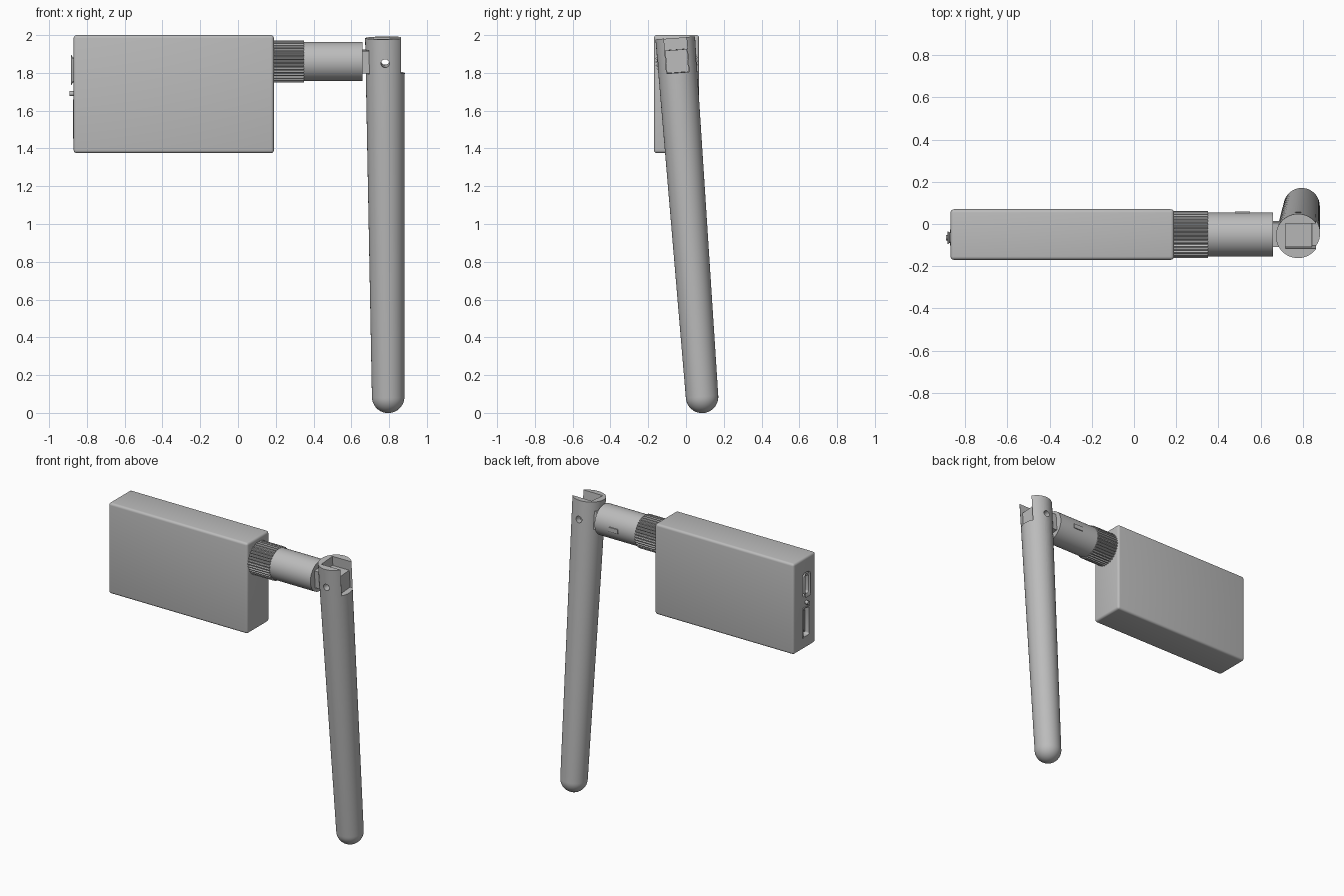
import bpy, bmesh
from math import sin, cos, pi, tau, radians
from mathutils import Vector, Matrix

if "Cube" in bpy.data.objects:
    bpy.data.objects.remove(bpy.data.objects["Cube"])

grey = bpy.data.materials.new("plain grey")
grey.use_nodes = True
COLOUR = (0.5, 0.5, 0.5, 1)
grey.diffuse_color = COLOUR
grey.node_tree.nodes["Principled BSDF"].inputs["Base Color"].default_value = COLOUR


def make(name, bm, matrix=Matrix()):
    bmesh.ops.recalc_face_normals(bm, faces=bm.faces)
    bm.transform(matrix)
    mesh = bpy.data.meshes.new(name)
    bm.to_mesh(mesh)
    bm.free()
    mesh.materials.append(grey)
    obj = bpy.data.objects.new(name, mesh)
    bpy.context.collection.objects.link(obj)
    return obj


def box(name, low, high, matrix=Matrix(), bevel=0.0):
    low, high = Vector(low), Vector(high)
    bm = bmesh.new()
    bmesh.ops.create_cube(bm, size=1)
    bmesh.ops.scale(bm, vec=high - low, verts=bm.verts)
    bmesh.ops.translate(bm, vec=(low + high) / 2, verts=bm.verts)
    if bevel:
        bmesh.ops.bevel(bm, geom=bm.edges[:], offset=bevel, segments=4,
                        profile=0.5, affect='EDGES')
    return make(name, bm, matrix)


def loft(name, loops, matrix=Matrix()):
    """Skin a chain of equal-length loops and cap both ends."""
    bm = bmesh.new()
    rings = [[bm.verts.new(p) for p in loop] for loop in loops]
    n = len(rings[0])
    for a, b in zip(rings, rings[1:]):
        for i in range(n):
            j = (i + 1) % n
            bm.faces.new((a[i], a[j], b[j], b[i]))
    bm.faces.new(rings[0])
    bm.faces.new(rings[-1])
    return make(name, bm, matrix)


def circle(radius, height, n=64):
    return [(radius * cos(tau * i / n), radius * sin(tau * i / n), height)
            for i in range(n)]


def lathe(name, profile, matrix=Matrix()):
    return loft(name, [circle(r, h) for r, h in profile], matrix)


def slot_loop(x, y, z, hy, hz, r=0.012):
    """Rounded rectangle facing along x."""
    pts = []
    for k, (sy, sz) in enumerate(((1, 1), (-1, 1), (-1, -1), (1, -1))):
        for i in range(5):
            a = pi / 2 * (k + i / 4)
            pts.append((x, y + sy * (hy - r) + r * cos(a),
                        z + sz * (hz - r) + r * sin(a)))
    return pts


def cut(obj, cutters):
    for c in cutters:
        mod = obj.modifiers.new("cut", 'BOOLEAN')
        mod.operation, mod.solver, mod.object = 'DIFFERENCE', 'EXACT', c
    bpy.context.view_layer.update()
    graph = bpy.context.evaluated_depsgraph_get()
    mesh = bpy.data.meshes.new_from_object(obj.evaluated_get(graph))
    obj.modifiers.clear()
    obj.data = mesh


def discard(cutters):
    for c in cutters:
        bpy.data.objects.remove(c)


# Case with two port openings in its end
END, PORT_Y = -0.87, -0.065
UPPER_Z, LOWER_Z = 1.815, 1.555
case = box("case", (END, -0.17, 1.375), (0.19, 0.07, 2.0), bevel=0.016)
openings = [
    loft("upper_opening", [slot_loop(x, PORT_Y, UPPER_Z, 0.032, 0.08)
                           for x in (END - 0.05, END + 0.09)]),
    loft("lower_opening", [slot_loop(x, PORT_Y, LOWER_Z, 0.04, 0.105)
                           for x in (END - 0.05, END + 0.12)])]
cut(case, openings)
discard(openings)

# Small port: flared metal shell with a tongue inside
loft("small_port_shell", [slot_loop(END + dx, PORT_Y, UPPER_Z, hy, hz) for dx, hy, hz in (
    (0.09, 0.025, 0.066), (-0.004, 0.025, 0.066), (-0.015, 0.031, 0.084),
    (-0.015, 0.027, 0.08), (-0.006, 0.02, 0.061), (0.07, 0.02, 0.061))])
box("small_port_tongue", (END + 0.01, PORT_Y - 0.006, UPPER_Z - 0.045),
    (END + 0.08, PORT_Y + 0.004, UPPER_Z + 0.045))

# Large port: straight shell, tongue and a row of contacts
loft("large_port_shell", [slot_loop(END + dx, PORT_Y, LOWER_Z, hy, hz) for dx, hy, hz in (
    (0.12, 0.038, 0.103), (-0.003, 0.038, 0.103),
    (-0.003, 0.031, 0.096), (0.1, 0.031, 0.096))])
box("large_port_tongue", (END + 0.015, PORT_Y - 0.009, LOWER_Z - 0.075),
    (END + 0.11, PORT_Y + 0.007, LOWER_Z + 0.075))
for i in range(9):
    z = LOWER_Z + (i - 4) * 0.016
    box("contact_%d" % (i + 1), (END + 0.012, PORT_Y + 0.006, z - 0.004),
        (END + 0.1, PORT_Y + 0.014, z + 0.004))

# Small round indicator between the ports
ALONG_X = Matrix.Rotation(radians(90), 4, 'Y')
lathe("indicator", [(0.013, -0.02), (0.013, 0.004)],
      Matrix.Translation((END - 0.002, PORT_Y, 1.69)) @ ALONG_X)

# Connector: knurled nut and smooth sleeve
connector = Matrix.Translation((0, -0.05, 1.86)) @ ALONG_X
TEETH = 36
loops = []
for x in (0.185, 0.35):
    ring = []
    for i in range(TEETH * 4):
        r = 0.112 if i % 4 < 2 else 0.104
        a = tau * i / (TEETH * 4)
        ring.append((r * cos(a), r * sin(a), x))
    loops.append(ring)
loft("knurled_nut", loops, connector)
lathe("sleeve", [(0.104, 0.34), (0.104, 0.66)], connector)
box("sleeve_key", (0.48, -0.065, 1.845), (0.55, 0.059, 1.875))

# Antenna frame: origin at the top, z along the leaning axis
top, tip = Vector((0.778, -0.057, 1.985)), Vector((0.795, 0.085, 0.085))
axis = (top - tip).normalized()
side = (Vector((1, 0, 0)) - axis * axis.x).normalized()
frame = Matrix((side, axis.cross(side), axis)).transposed().to_4x4()
frame.translation = top
length = (top - tip).length

# Antenna rod with a rounded tip
R_TOP, R_TIP = 0.105, 0.086
profile = [(R_TOP, 0)]
profile += [(R_TIP * cos(a), -length - R_TIP * sin(a))
            for a in (pi / 2 * i / 12 for i in range(12))]
profile.append((0.002, -length - R_TIP))
antenna = lathe("antenna", profile, frame)

# Hinge tongue sitting in the antenna's fork
hinge_tongue = box("hinge_tongue", (-0.13, -0.058, -0.184), (0.066, 0.058, -0.064), frame)
fork = [box("fork_cutter", (-0.06, -0.06, -0.186), (0.2, 0.06, 0.1), frame),
        box("tongue_cutter", (-0.2, -0.06, -0.186), (0.1, 0.06, -0.062), frame)]
pin = [lathe("pin_cutter", [(0.022, -0.2), (0.022, 0.2)],
             frame @ Matrix.Translation((0, 0, -0.128))
             @ Matrix.Rotation(radians(90), 4, 'X'))]
cut(antenna, fork + pin)
cut(hinge_tongue, pin)
discard(fork + pin)

# Smooth shading with crisp edges
bpy.ops.object.select_all(action='DESELECT')
for obj in bpy.context.collection.objects:
    if obj.type == 'MESH' and grey.name in obj.data.materials:
        obj.select_set(True)
        bpy.context.view_layer.objects.active = obj
bpy.ops.object.shade_smooth_by_angle(angle=radians(30))
